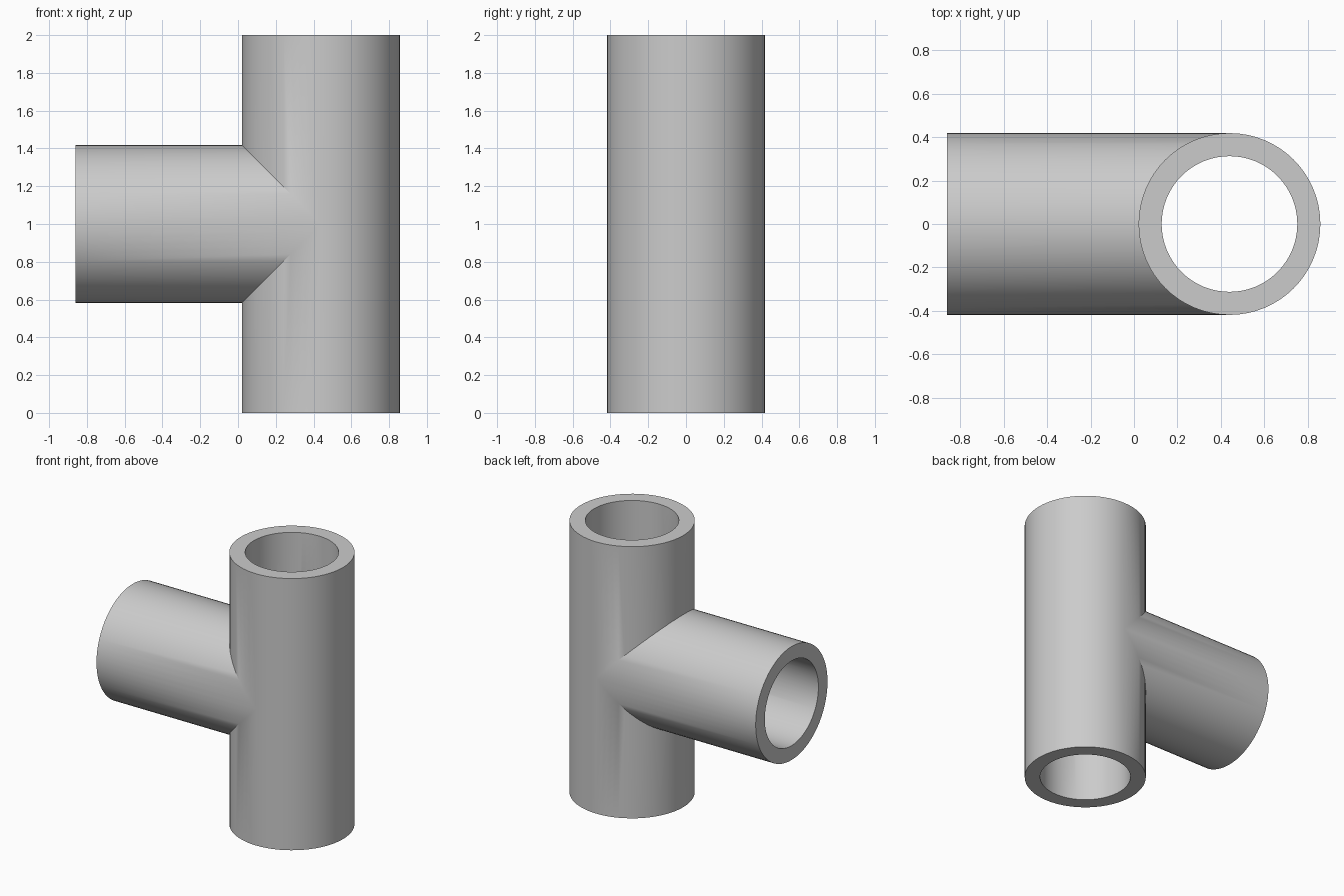
import bpy
import bmesh
from math import cos, sin, pi, radians

old = bpy.data.objects.get("Cube")
if old:
    bpy.data.objects.remove(old, do_unlink=True)

AXIS_X = 0.439      # centre line of the upright pipe
OUTER, BORE = 0.418, 0.312
LEFT_END = -0.86    # open end of the side branch
HEIGHT, MID = 2.0, 1.0
SIDES = 64

bm = bmesh.new()


def upright(r, t, z):
    return (AXIS_X + r * cos(t), r * sin(t), z)


def branch(r, t, x):
    return (x, r * sin(t), MID + r * cos(t))


def quad(*points):
    bm.faces.new([bm.verts.new(p) for p in points])


def notch(r, t):
    # Half height of the mitred opening, on the branch side only
    return r * max(0.0, -cos(t))


for i in range(SIDES):
    a, b = 2 * pi * i / SIDES, 2 * pi * (i + 1) / SIDES

    # Outer wall and bore, each mitred where upright and branch meet
    for r in (OUTER, BORE):
        for end, sign in ((0.0, -1), (HEIGHT, 1)):
            quad(upright(r, a, end), upright(r, b, end),
                 upright(r, b, MID + sign * notch(r, b)),
                 upright(r, a, MID + sign * notch(r, a)))
        quad(branch(r, a, LEFT_END), branch(r, b, LEFT_END),
             branch(r, b, AXIS_X - r * abs(cos(b))),
             branch(r, a, AXIS_X - r * abs(cos(a))))

    # Flat rims at the three open ends
    for place, end in ((upright, 0.0), (upright, HEIGHT), (branch, LEFT_END)):
        quad(place(OUTER, a, end), place(OUTER, b, end),
             place(BORE, b, end), place(BORE, a, end))

# Weld the strips into one closed shell
bmesh.ops.remove_doubles(bm, verts=bm.verts[:], dist=0.00001)
bmesh.ops.recalc_face_normals(bm, faces=bm.faces[:])
mesh = bpy.data.meshes.new("pipe_tee")
bm.to_mesh(mesh)
bm.free()

# Plain grey
grey = bpy.data.materials.new("light_grey")
grey.use_nodes = True
colour = (0.6, 0.6, 0.6, 1.0)
grey.diffuse_color = colour
grey.node_tree.nodes["Principled BSDF"].inputs["Base Color"].default_value = colour
mesh.materials.append(grey)

tee = bpy.data.objects.new("pipe_tee", mesh)
bpy.context.collection.objects.link(tee)
bpy.ops.object.select_all(action="DESELECT")
tee.select_set(True)
bpy.context.view_layer.objects.active = tee
bpy.ops.object.shade_smooth_by_angle(angle=radians(30))
